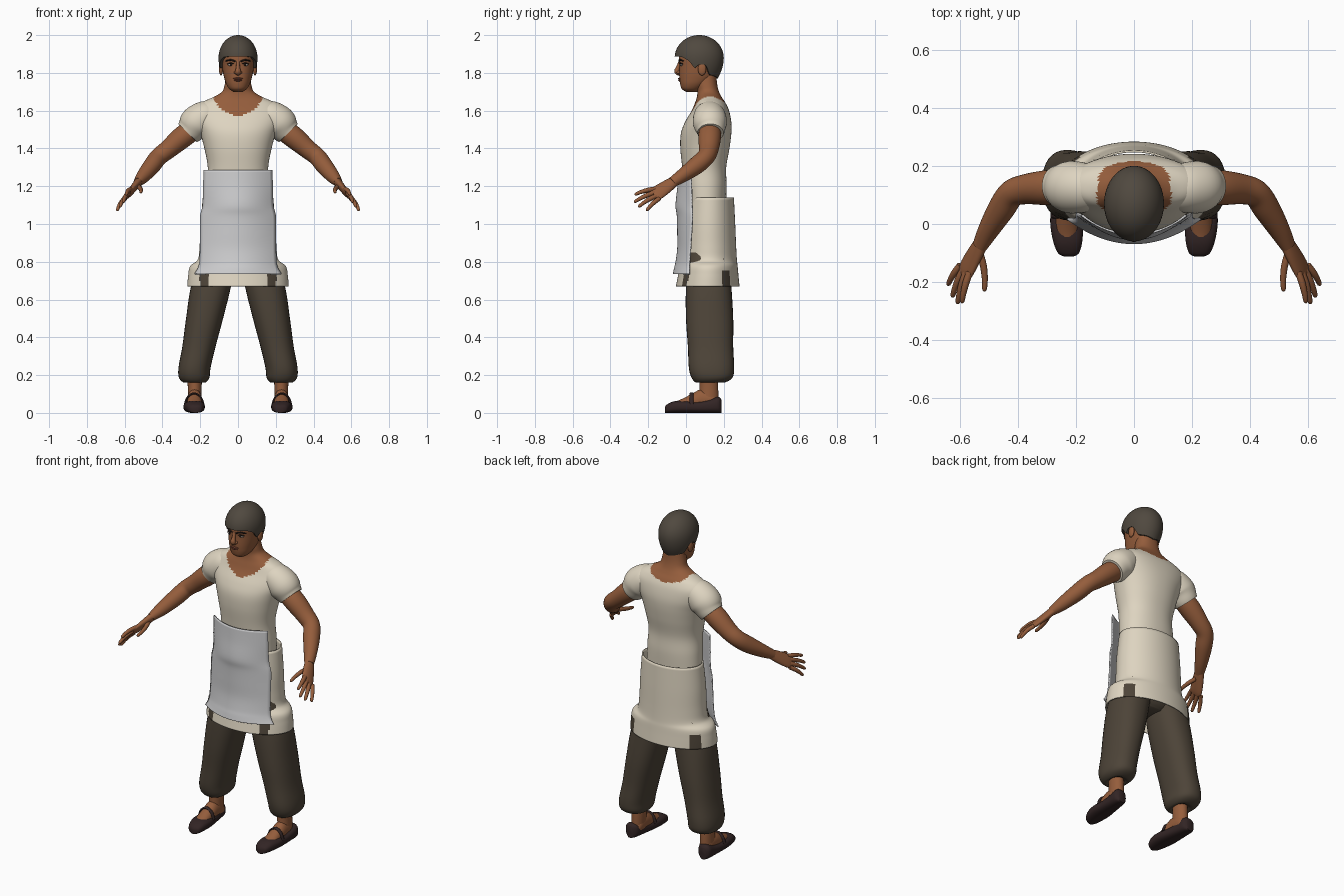
import bpy, bmesh, math
from mathutils import Vector, Matrix

if "Cube" in bpy.data.objects:
    bpy.data.objects.remove(bpy.data.objects["Cube"], do_unlink=True)


def material(name, *rgb):
    mat = bpy.data.materials.new(name)
    mat.use_nodes = True
    mat.diffuse_color = (*rgb, 1)
    mat.node_tree.nodes["Principled BSDF"].inputs["Base Color"].default_value = (*rgb, 1)
    return mat


skin = material("brown skin", .30, .11, .045)
hair = material("dark hair", .08, .066, .05)
cream = material("cream cloth", .73, .66, .53)
white = material("white apron cloth", .62, .62, .63)
olive = material("dark trouser cloth", .075, .058, .04)
leather = material("shoe leather", .032, .018, .018)
eye_white = material("eye white", .5, .45, .4)
dark = material("iris and brow", .015, .01, .008)
lip = material("lip", .2, .06, .035)
parts = []


def finish(name, bm, mats, mirror=False, rule=None, thick=0):
    """Turn a bmesh into an object, with optional mirroring and thickness."""
    bmesh.ops.recalc_face_normals(bm, faces=bm.faces[:])
    for face in bm.faces:
        face.smooth = True
        if rule:
            face.material_index = int(rule(face.calc_center_median()))
    mesh = bpy.data.meshes.new(name)
    bm.to_mesh(mesh)
    bm.free()
    for mat in mats:
        mesh.materials.append(mat)
    ob = bpy.data.objects.new(name, mesh)
    bpy.context.collection.objects.link(ob)
    if thick:
        solid = ob.modifiers.new("thickness", 'SOLIDIFY')
        solid.thickness, solid.offset = thick, 0
    if mirror:
        ob.modifiers.new("mirror", 'MIRROR').use_mirror_merge = False
    parts.append(ob)
    return ob


def skinned(rows, closed=True, caps=True):
    """Bridge rows of points into a surface."""
    bm = bmesh.new()
    verts = [[bm.verts.new(co) for co in row] for row in rows]
    count = len(rows[0])
    for low, high in zip(verts, verts[1:]):
        for k in range(count if closed else count - 1):
            m = (k + 1) % count
            bm.faces.new((low[k], low[m], high[m], high[k]))
    if closed and caps:
        bm.faces.new(verts[0])
        bm.faces.new(verts[-1])
    return bm


def smooth(stations, steps):
    """Pass a smooth curve through all station values."""
    last, out = len(stations) - 1, []
    for i in range(last):
        quad = [stations[min(max(i + d, 0), last)] for d in (-1, 0, 1, 2)]
        for j in range(steps):
            t = j / steps
            out.append([(2 * b + (c - a) * t + (2 * a - 5 * b + 4 * c - d) * t ** 2
                         + (3 * b - a - 3 * c + d) * t ** 3) / 2 for a, b, c, d in zip(*quad)])
    return out + [list(stations[last])]


def loft(name, stations, mats, axes=None, wide=(0, 1, 0), n=32, p=2, steps=5, caps=True, **more):
    """Sweep an oval through stations (x, y, z, first radius, second radius)."""
    def power(w):
        return math.copysign(abs(w) ** (2 / p), w)
    pts, rows = smooth(stations, steps), []
    for i, s in enumerate(pts):
        if axes:
            u, v = map(Vector, axes)
        else:
            ahead, behind = pts[min(i + 1, len(pts) - 1)], pts[max(i - 1, 0)]
            t = (Vector(ahead[:3]) - Vector(behind[:3])).normalized()
            w = Vector(wide)
            u = (w - t * w.dot(t)).normalized()
            v = t.cross(u)
        angles = [math.tau * k / n for k in range(n)]
        rows.append([Vector(s[:3]) + u * max(s[3], .001) * power(math.cos(a))
                     + v * max(s[4], .001) * power(math.sin(a)) for a in angles])
    return finish(name, skinned(rows, caps=caps), mats, **more)


def upright(name, rings, mats, **more):
    """Loft level rings given as (z, centre x, half width, front y, back y)."""
    stations = [(x, (f + b) / 2, z, w, (b - f) / 2) for z, x, w, f, b in rings]
    return loft(name, stations, mats, axes=((1, 0, 0), (0, 1, 0)), **more)


def ball(name, centre, size, mat, mirror=False):
    bm = bmesh.new()
    place = Matrix.Translation(centre) @ Matrix.Diagonal((*size, 1))
    bmesh.ops.create_uvsphere(bm, u_segments=20, v_segments=12, radius=1, matrix=place)
    return finish(name, bm, [mat], mirror)


# Shirt body with a round neckline, running into the neck
def bare(c):
    drop = .115 if c.y < .12 else .06
    return c.z > 1.69 or (c.x / .13) ** 2 + ((c.z - 1.69) / drop) ** 2 < 1


upright("shirt_and_neck", [
    (1, 0, .17, .01, .21), (1.1, 0, .168, 0, .212), (1.2, 0, .165, -.01, .215),
    (1.3, 0, .16, -.02, .213), (1.4, 0, .178, -.03, .23), (1.48, 0, .2, -.027, .24),
    (1.54, 0, .225, -.005, .24), (1.6, 0, .235, .03, .228), (1.64, 0, .2, .047, .21),
    (1.67, 0, .135, .057, .19), (1.7, 0, .085, .06, .175), (1.74, 0, .07, .055, .165),
    (1.8, 0, .062, .055, .16)], [cream, skin], n=72, p=2.2, steps=6, rule=bare)
loft("sleeves", [(.13, .125, 1.585, .07, .065), (.17, .125, 1.57, .085, .084),
                 (.22, .127, 1.535, .09, .09), (.25, .13, 1.5, .077, .077),
                 (.267, .13, 1.482, .069, .069)],
     [cream, skin], mirror=True, rule=bare, n=40)

# Arms and hands
loft("arms", [(.24, .127, 1.5, .058, .058), (.3, .125, 1.455, .06, .058), (.37, .12, 1.395, .052, .05),
              (.42, .105, 1.355, .047, .047), (.455, .055, 1.31, .047, .046),
              (.5, -.02, 1.255, .036, .037), (.53, -.075, 1.22, .028, .024)], [skin], mirror=True)
across = (.035, .035, -.055)
loft("palms", [(.522, -.06, 1.228, .027, .022), (.545, -.1, 1.2, .036, .02),
               (.573, -.15, 1.166, .041, .016), (.585, -.172, 1.153, .036, .011)],
     [skin], wide=across, mirror=True)
fingers = {
    "index_fingers": ((.565, -.165, 1.185), (.592, -.272, 1.155)),
    "middle_fingers": ((.577, -.165, 1.166), (.607, -.275, 1.115)),
    "ring_fingers": ((.588, -.158, 1.148), (.625, -.252, 1.09)),
    "little_fingers": ((.598, -.142, 1.134), (.64, -.21, 1.07)),
    "thumbs": ((.53, -.1, 1.2), (.515, -.232, 1.168))}
for name, (base, tip) in fingers.items():
    a, b = Vector(base), Vector(tip)
    bend = Vector((-.008, 0, 0)) if name == "thumbs" else Vector((.004, 0, .006))
    loft(name, [(*(a.lerp(b, t) + bend * math.sin(math.pi * t)), r, r)
                for t, r in ((0, .012), (.35, .012), (.7, .01), (.94, .008), (1, .002))],
         [skin], wide=across, mirror=True, n=12, steps=3)

# Trousers gathered at the ankle
upright("trouser_seat", [(.69, 0, .1, .05, .18), (.73, 0, .17, .02, .21), (.85, 0, .185, .01, .22),
                         (1.06, 0, .165, .01, .205)], [olive], n=40)
upright("trouser_legs", [
    (.85, .1, .095, .015, .225), (.67, .143, .106, 0, .24), (.5, .177, .098, 0, .25),
    (.35, .207, .088, .01, .25), (.24, .23, .085, .015, .255), (.185, .232, .08, .03, .245),
    (.16, .23, .055, .055, .2), (.17, .23, .035, .08, .17)], [olive], p=2.3, mirror=True)

# Skirt cloth with dark slits at the hem
def slit(c):
    front = c.y < .1 and .155 < abs(c.x) < .2 and c.z < .735
    return front or (.19 < c.y < .23 and c.z < .755)


upright("wrap_skirt", [
    (1.14, 0, .183, .005, .25), (1, 0, .195, -.01, .257), (.88, 0, .2, -.015, .262),
    (.81, 0, .21, -.018, .266), (.775, 0, .25, -.03, .27), (.73, 0, .26, -.038, .274),
    (.67, 0, .265, -.05, .28)], [cream, olive], n=120, steps=6, caps=False, rule=slit, thick=.007)

# Apron panel curving round the front
rows = smooth([(1.285, .18, -.037, .03), (1.2, .183, -.042, .03), (1.1, .186, -.052, .033),
               (1.04, .199, -.045, .035), (.95, .2, -.043, .03), (.87, .2, -.043, .025),
               (.8, .203, -.052, .02), (.765, .212, -.06, .018), (.735, .23, -.066, .018)], 5)
span = [k / 12 - 1 for k in range(25)]
finish("apron", skinned([[(w * u, f + (s - f) * u * u, z) for u in span] for z, w, f, s in rows],
                        closed=False), [white], thick=.007)

# Feet and strapped shoes
level = ((1, 0, 0), (0, 0, 1))
loft("feet", [(.23, y, top / 2 + .01, w, top / 2 - .005) for y, w, top in
              ((-.07, .025, .05), (-.03, .038, .065), (.03, .039, .095), (.08, .039, .12),
               (.14, .036, .11), (.165, .025, .08))], [skin], axes=level, mirror=True, n=24)
upright("ankles", [(.21, .23, .038, .07, .165), (.14, .229, .037, .072, .17),
                   (.06, .23, .036, .07, .172)], [skin], mirror=True, n=24)
loft("shoes", [(.232 + y / 15, y, top / 2, w, top / 2) for y, w, top in
               ((-.112, .015, .03), (-.1, .036, .045), (-.06, .05, .062), (0, .056, .064),
                (.06, .05, .06), (.12, .045, .07), (.17, .04, .085), (.188, .022, .07))],
     [leather], axes=level, p=2.6, mirror=True)
loft("shoe_straps", [(x, .03, z, .011, .006) for x, z in
                     ((.183, .045), (.198, .083), (.232, .103), (.266, .083), (.281, .045))],
     [leather], mirror=True, n=10)

# Head
upright("head", [
    (1.7, 0, .025, 0, .06), (1.715, 0, .046, -.022, .08), (1.74, 0, .062, -.031, .115),
    (1.77, 0, .072, -.035, .15), (1.8, 0, .079, -.036, .17), (1.84, 0, .085, -.036, .185),
    (1.88, 0, .088, -.038, .19), (1.93, 0, .085, -.03, .185), (1.97, 0, .055, 0, .14)],
    [skin], p=2.2, n=48)
loft("nose", [(0, -.03, 1.862, .009, .009), (0, -.041, 1.832, .01, .01), (0, -.048, 1.81, .015, .014),
              (0, -.042, 1.797, .015, .011), (0, -.034, 1.79, .006, .005)],
     [skin], wide=(1, 0, 0), n=16)
ball("nostrils", (.013, -.038, 1.803), (.009, .012, .008), skin, True)
ball("ears", (.09, .085, 1.82), (.011, .022, .034), skin, True)
ball("eyes", (.037, -.022, 1.843), (.016, .009, .007), eye_white, True)
ball("irises", (.037, -.028, 1.843), (.007, .004, .0065), dark, True)
ball("upper_lip", (0, -.033, 1.77), (.026, .009, .005), lip)
ball("lower_lip", (0, -.032, 1.761), (.021, .01, .006), lip)
loft("upper_lids", [(.02, -.03, 1.847, .004, .003), (.037, -.029, 1.852, .005, .003),
                    (.056, -.017, 1.846, .004, .003)], [dark], mirror=True, n=8)
loft("eyebrows", [(.012, -.037, 1.86, .004, .004), (.038, -.032, 1.868, .006, .005),
                  (.065, -.014, 1.863, .003, .003)], [dark], mirror=True, n=10)

# Short hair: the lower edge varies from the fringe past the ears to the nape
hairline = ((0, 1.887), (45, 1.885), (65, 1.865), (78, 1.825), (90, 1.845), (105, 1.845),
            (120, 1.79), (180, 1.77))


def edge(angle):
    for (a, low), (b, high) in zip(hairline, hairline[1:]):
        if angle <= b:
            return low + (high - low) * (angle - a) / (b - a)
    return hairline[-1][1]


cap = []
for j in range(-1, 20):
    ring = []
    for k in range(64):
        deg = abs(k * 360 / 64 - 180)
        turn = math.radians(k * 360 / 64 - 180)
        low = edge(deg)
        z = low + (2 - low) * math.sin(max(j, 0) / 19 * math.pi / 2)
        rise = (z - 1.88) / .12
        size = math.sqrt(max(1 - rise * rise, .0001)) if rise > 0 else 1 - .3 * rise * rise
        size *= .8 if j < 0 else 1
        ring.append((.103 * size * math.sin(turn), .07 - .13 * size * math.cos(turn), z))
    cap.append(ring)
finish("hair", skinned(cap), [hair])

# Smooth shading with sharp rims
for ob in parts:
    ob.select_set(True)
bpy.context.view_layer.objects.active = parts[0]
bpy.ops.object.shade_smooth_by_angle(angle=math.radians(50))
